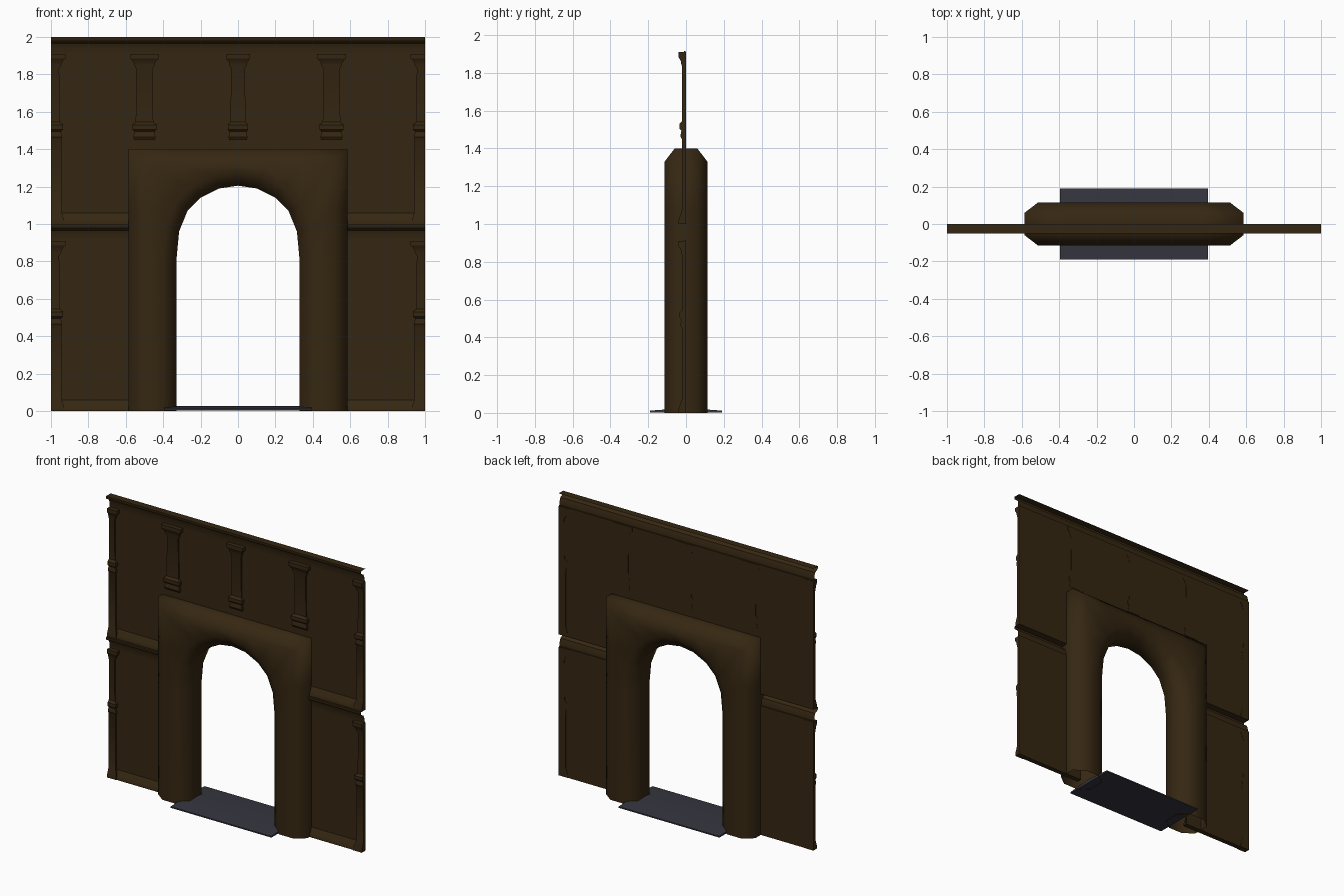
import bpy, bmesh, math

if "Cube" in bpy.data.objects:
    bpy.data.objects.remove(bpy.data.objects["Cube"])


def material(name, rgb):
    m = bpy.data.materials.new(name)
    m.diffuse_color = (*rgb, 1)
    m.use_nodes = True
    m.node_tree.nodes["Principled BSDF"].inputs["Base Color"].default_value = m.diffuse_color
    return m


BROWN = material("dark_brown", (0.036, 0.020, 0.006))
SLATE = material("slate_grey", (0.036, 0.037, 0.050))


def loft(name, rings, mat, closed=True, caps=False, smooth=None):
    """Skin a list of equal-length point rings into one object."""
    bm = bmesh.new()
    vs = [[bm.verts.new(p) for p in r] for r in rings]
    n = len(rings[0])
    for a, b in zip(vs, vs[1:]):
        for i in range(n if closed else n - 1):
            j = (i + 1) % n
            bm.faces.new((a[i], a[j], b[j], b[i]))
    if caps:
        bm.faces.new(vs[0][::-1])
        bm.faces.new(vs[-1])
    if closed:
        bmesh.ops.recalc_face_normals(bm, faces=bm.faces)
    me = bpy.data.meshes.new(name)
    bm.to_mesh(me)
    bm.free()
    me.materials.append(mat)
    ob = bpy.data.objects.new(name, me)
    bpy.context.collection.objects.link(ob)
    if smooth:
        bpy.ops.object.select_all(action='DESELECT')
        ob.select_set(True)
        bpy.context.view_layer.objects.active = ob
        bpy.ops.object.shade_smooth_by_angle(angle=math.radians(smooth))
    return ob


def strip(name, profile, x0, x1, z, closed=False, caps=False):
    """Run a (y, z) profile along x."""
    return loft(name, [[(x, y, z + h) for y, h in profile] for x in (x0, x1)],
                BROWN, closed, caps, 40)


def wall(name, x0, x1, z0, z1):
    strip(name, [(-0.01, z0), (-0.01, z1), (-0.002, z1), (-0.002, z0)], x0, x1, 0, True, True)


# Pilaster outline: height in the storey, half width, depth
PILASTER = [(0.0, 0.07, 0.04), (0.02, 0.07, 0.04), (0.07, 0.055, 0.022),
            (0.45, 0.055, 0.022), (0.465, 0.06, 0.03), (0.495, 0.052, 0.024),
            (0.505, 0.064, 0.034), (0.53, 0.064, 0.034), (0.545, 0.047, 0.02),
            (0.83, 0.044, 0.02), (0.85, 0.055, 0.026), (0.865, 0.058, 0.028),
            (0.885, 0.077, 0.041), (0.91, 0.077, 0.041)]


def pilaster(name, x, base, start=0.0, scale=1.0):
    rings = []
    for h, w, d in PILASTER:
        if h < start:
            continue
        l, r = max(x - w * scale, -1), min(x + w * scale, 1)
        rings.append([(l, 0, base + h), (l, -d, base + h), (r, -d, base + h), (r, 0, base + h)])
    loft(name, rings, BROWN, caps=True, smooth=30)


CORNICE = [(-0.01, 0.91), (-0.011, 0.94), (-0.02, 0.965), (-0.045, 0.978),
           (-0.05, 0.985), (-0.05, 1.0), (0, 1.0)]
SKIRTING = [(-0.002, 0), (-0.036, 0), (-0.036, 0.015), (-0.024, 0.03), (-0.018, 0.05), (-0.01, 0.06)]

# Wall panels, skirtings and cornices on both sides of the arch
for s, side in ((-1, "left"), (1, "right")):
    a, b = sorted((s * 0.46, s * 1.0))
    wall("lower_wall_" + side, a, b, 0, 0.915)
    wall("upper_wall_" + side, a, b, 1.0, 1.3)
    strip("lower_cornice_" + side, CORNICE, a, b, 0)
    for base in (0, 1):
        strip(f"skirting_{base}_{side}", SKIRTING, a, b, base)
        pilaster(f"edge_pilaster_{base}_{side}", s, base)
    pilaster("upper_pilaster_" + side, s * 0.5, 1, 0.45)
    a, b = sorted((0, s))
    wall("top_wall_" + side, a, b, 1.3, 1.915)
    strip("top_cornice_" + side, CORNICE, a, b, 1)
pilaster("centre_pilaster", 0, 1, 0.45, 0.85)

# Arch surround: chamfered section swept from foot to foot
half = [((0.33, 0), (0.585, 0)), ((0.33, 0.8), (0.585, 0.8)), ((0.315, 0.96), (0.585, 1.08)),
        ((0.27, 1.07), (0.585, 1.4)), ((0.2, 1.14), (0.35, 1.4)),
        ((0.1, 1.19), (0.16, 1.4)), ((0.0, 1.205), (0.0, 1.4))]
path = half + [((-i[0], i[1]), (-o[0], o[1])) for i, o in half[-2::-1]]
C, Y0, Y1 = 0.072, 0.06, 0.115
rings = []
for k, (i, o) in enumerate(path):
    # inner chamfer follows the opening's normal, outer one the rectangle
    p, q = path[max(k - 1, 0)][0], path[min(k + 1, len(path) - 1)][0]
    tx, tz = q[0] - p[0], q[1] - p[1]
    n = math.hypot(tx, tz)
    ic = (i[0] + C * tz / n, i[1] - C * tx / n)
    ox = max(-0.585 + C, min(0.585 - C, o[0]))
    oc = (ox, min(o[1], 1.4 - C))
    rings.append([(pt[0], y, pt[1]) for pt, y in (
        (i, -Y0), (ic, -Y1), (oc, -Y1), (o, -Y0), (o, Y0), (oc, Y1), (ic, Y1), (i, Y0))])
loft("arch_surround", rings, BROWN, smooth=60)

# Threshold plate, slightly ridged along the middle
T = [(-0.19, 0.003), (-0.19, 0.012), (0, 0.026), (0.19, 0.012), (0.19, 0.003)]
loft("threshold", [[(x, y, z) for y, z in T] for x in (-0.395, 0.395)], SLATE, caps=True, smooth=30)
